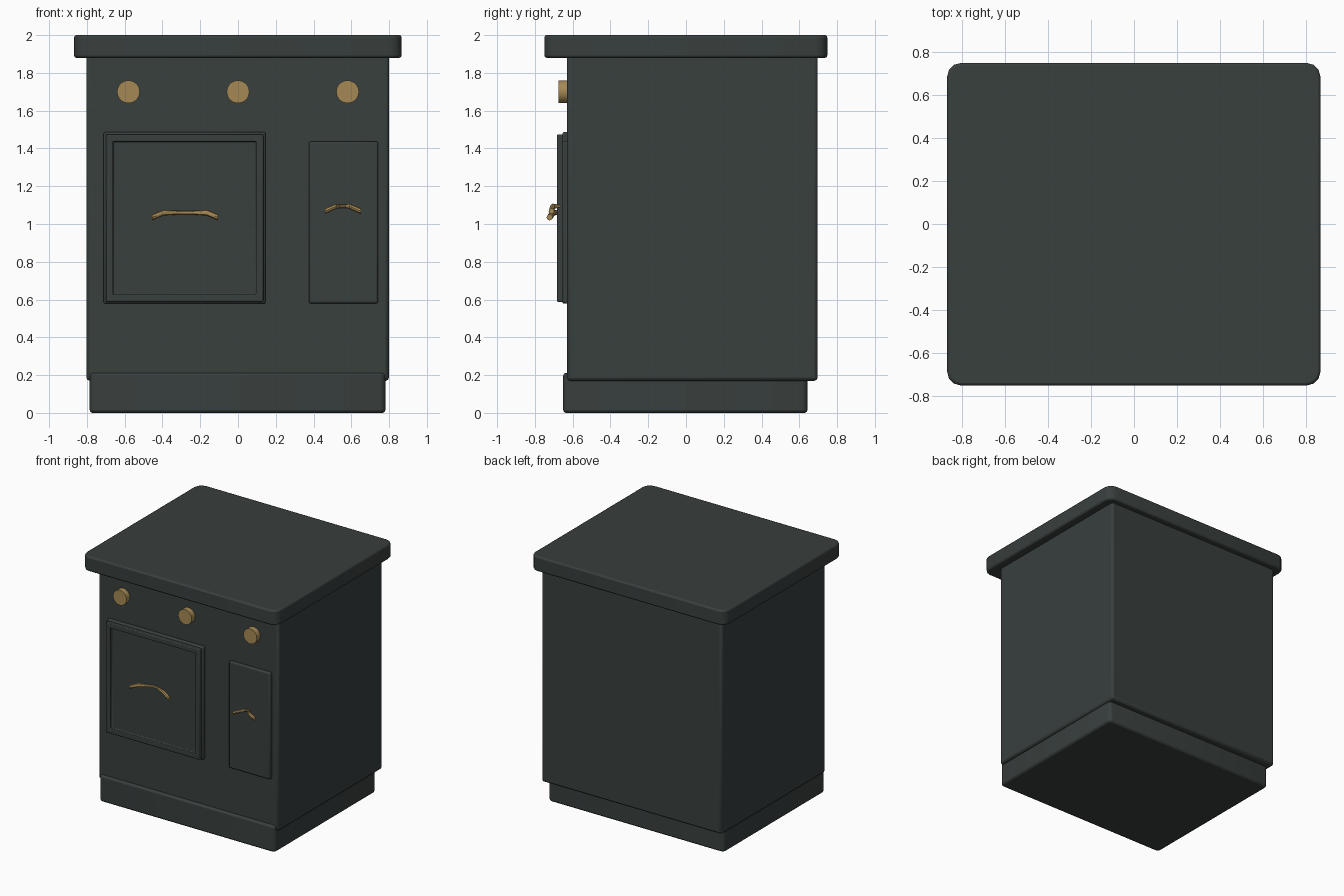
import bpy, bmesh, math
from mathutils import Vector

if "Cube" in bpy.data.objects:
    bpy.data.objects.remove(bpy.data.objects["Cube"])


def material(name, color):
    m = bpy.data.materials.new(name)
    m.diffuse_color = color
    m.use_nodes = True
    m.node_tree.nodes["Principled BSDF"].inputs["Base Color"].default_value = m.diffuse_color
    return m


DARK = material("dark_enamel", (0.04, 0.05, 0.048, 1))
BRASS = material("brass", (0.38, 0.25, 0.09, 1))


def finish(name, bm, mat, bevel=0.0):
    bmesh.ops.recalc_face_normals(bm, faces=bm.faces[:])
    me = bpy.data.meshes.new(name)
    bm.to_mesh(me)
    bm.free()
    me.materials.append(mat)
    ob = bpy.data.objects.new(name, me)
    bpy.context.collection.objects.link(ob)
    if bevel:
        mod = ob.modifiers.new("soft_edges", 'BEVEL')
        mod.width, mod.segments = bevel, 2
        mod.limit_method, mod.angle_limit = 'ANGLE', math.radians(50)
    bpy.ops.object.select_all(action='DESELECT')
    bpy.context.view_layer.objects.active = ob
    ob.select_set(True)
    bpy.ops.object.shade_smooth_by_angle(angle=math.radians(40))
    return ob


def slab(name, x, y, z, bevel, corner=0.0, recess=None):
    """Box from (min, max) ranges; optional round upright corners or a front recess."""
    bm = bmesh.new()
    bmesh.ops.create_cube(bm, size=1)
    for v in bm.verts:
        v.co = Vector([r[0] if c < 0 else r[1] for c, r in zip(v.co, (x, y, z))])
    if corner:
        upright = [e for e in bm.edges
                   if abs(e.verts[0].co.z - e.verts[1].co.z) > 0.01]
        bmesh.ops.bevel(bm, geom=upright, offset=corner, segments=3,
                        profile=0.5, affect='EDGES')
    if recess:
        front = min(bm.faces, key=lambda f: f.calc_center_median().y)
        bmesh.ops.inset_region(bm, faces=[front], thickness=recess[0])
        res = bmesh.ops.extrude_face_region(bm, geom=[front])
        moved = [g for g in res['geom'] if isinstance(g, bmesh.types.BMVert)]
        bmesh.ops.translate(bm, verts=moved, vec=(0, recess[1], 0))
        if front.is_valid:
            bmesh.ops.delete(bm, geom=[front], context='FACES')
    return finish(name, bm, DARK, bevel)


# Cabinet
slab("plinth", (-0.785, 0.78), (-0.65, 0.643), (0, 0.212), 0.015, corner=0.03)
slab("body", (-0.803, 0.8), (-0.63, 0.697), (0.17, 1.9), 0.018)
slab("worktop", (-0.868, 0.866), (-0.75, 0.748), (1.88, 2.0), 0.012, corner=0.065)

# Doors
slab("oven_door_plate", (-0.712, 0.146), (-0.655, -0.6), (0.578, 1.487), 0.01)
slab("oven_door_frame", (-0.7, 0.134), (-0.683, -0.62), (0.588, 1.475), 0.006,
     recess=(0.055, 0.027))
slab("side_door", (0.375, 0.742), (-0.655, -0.6), (0.58, 1.437), 0.01)


# Control knobs
for i, x in enumerate((-0.58, 0, 0.58)):
    bm = bmesh.new()
    bmesh.ops.create_cone(bm, cap_ends=True, segments=32, radius1=0.06,
                          radius2=0.06, depth=0.06)
    for v in bm.verts:
        a, b, c = v.co
        v.co = (x + a, -0.645 + c, 1.7 + b)
    finish(f"knob_{i + 1}", bm, BRASS)


def handle(name, cx, z, path):
    """Eight-sided pull, thick at the ends and slim in the middle.
    path: half of the spine as (offset x, y, dz, radius), centre first."""
    spine = [(-a, y, d, r) for a, y, d, r in reversed(path)] + list(path)
    bm = bmesh.new()
    rings = []
    for a, y, d, r in spine:
        rings.append([bm.verts.new((cx + a, y + r * math.cos(t), z + d + r * math.sin(t)))
                      for t in (k * math.tau / 8 for k in range(8))])
    for p, q in zip(rings, rings[1:]):
        for k in range(8):
            bm.faces.new((p[k], p[(k + 1) % 8], q[(k + 1) % 8], q[k]))
    bm.faces.new(rings[0])
    bm.faces.new(rings[-1])
    finish(name, bm, BRASS)


# Door pulls
handle("oven_handle", -0.28, 1.06,
       [(0.03, -0.665, 0, 0.009), (0.115, -0.705, 0.0, 0.016), (0.174, -0.722, -0.025, 0.016)])
handle("side_handle", 0.555, 1.09,
       [(0.015, -0.67, 0.004, 0.008), (0.035, -0.705, 0.004, 0.014), (0.095, -0.712, -0.022, 0.015)])
